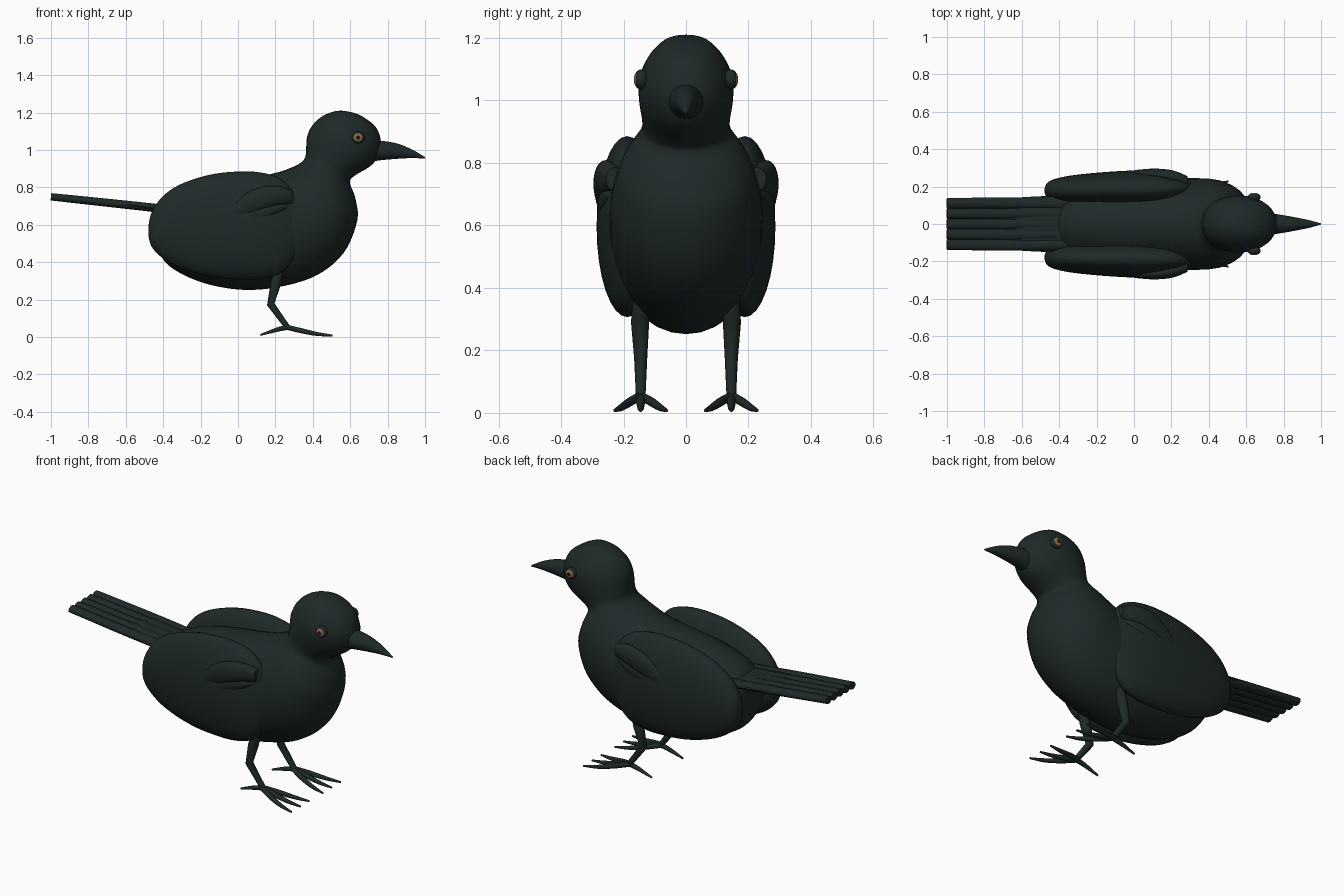
import bpy, bmesh, math
from mathutils import Vector

cube = bpy.data.objects.get("Cube")
if cube:
    bpy.data.objects.remove(cube)


def material(name, rgb):
    mat = bpy.data.materials.new(name)
    mat.use_nodes = True
    mat.diffuse_color = (*rgb, 1)
    bsdf = mat.node_tree.nodes["Principled BSDF"]
    bsdf.inputs["Base Color"].default_value = (*rgb, 1)
    bsdf.inputs["Roughness"].default_value = 0.7
    return mat


plumage = material("dark slate plumage", (0.0135, 0.0225, 0.022))
amber = material("amber iris", (0.28, 0.14, 0.055))
black = material("black pupil", (0.008, 0.008, 0.008))


def finish(name, bm, mats=(plumage,), mirror=False):
    bmesh.ops.recalc_face_normals(bm, faces=bm.faces)
    mesh = bpy.data.meshes.new(name)
    bm.to_mesh(mesh)
    bm.free()
    obj = bpy.data.objects.new(name, mesh)
    bpy.context.collection.objects.link(obj)
    for mat in mats:
        mesh.materials.append(mat)
    bpy.ops.object.select_all(action='DESELECT')
    obj.select_set(True)
    bpy.context.view_layer.objects.active = obj
    bpy.ops.object.shade_smooth_by_angle(angle=math.radians(50))
    if mirror:
        mod = obj.modifiers.new("Mirror", 'MIRROR')
        mod.use_axis = (False, True, False)
        mod.use_mirror_merge = False
    return obj


def spline(rows, steps):
    """Catmull-Rom through rows of numbers."""
    pts = [Vector(r) for r in rows]
    out = []
    for i in range(len(pts) - 1):
        a, b, c, d = pts[max(i - 1, 0)], pts[i], pts[i + 1], pts[min(i + 2, len(pts) - 1)]
        for s in range(steps):
            t = s / steps
            out.append(b + (c - a) * (t / 2) + (a * 2 - b * 5 + c * 4 - d) * (t * t / 2)
                       + (b * 3 - a - c * 3 + d) * (t ** 3 / 2))
    return out + [pts[-1]]


def skin(name, rings, segs=32, mirror=False):
    """Skin elliptical rings given as (centre, half axis, half axis)."""
    bm = bmesh.new()
    loops = []
    for c, u, v in rings:
        angles = [math.tau * k / segs for k in range(segs)]
        loops.append([bm.verts.new(c + u * math.cos(a) + v * math.sin(a)) for a in angles])
    for low, high in zip(loops, loops[1:]):
        for k in range(segs):
            n = (k + 1) % segs
            bm.faces.new((low[k], low[n], high[n], high[k]))
    bm.faces.new(loops[0])
    bm.faces.new(loops[-1])
    return finish(name, bm, mirror=mirror)


def profile(name, rows, y=0, mirror=False, steps=5):
    """Rows: top x, top z, bottom x, bottom z, half width, y offset."""
    rings = []
    for tx, tz, bx, bz, w, dy in spline(rows, steps):
        top, bottom = Vector((tx, y + dy, tz)), Vector((bx, y + dy, bz))
        rings.append(((top + bottom) / 2, (top - bottom) / 2, Vector((0, max(w, 0.001), 0))))
    return skin(name, rings, mirror=mirror)


def upright(rows):
    """Profile rows whose top and bottom share one x."""
    return [(x, top, x, bottom, w, dy) for x, top, bottom, w, dy in rows]


def limb(name, rows, mirror=True, steps=4, flat=1.0):
    """Rows: x, y, z, radius along a path."""
    path = spline(rows, steps)
    rings = []
    for i, p in enumerate(path):
        d = (path[min(i + 1, len(path) - 1)] - path[max(i - 1, 0)]).xyz.normalized()
        up = Vector((0, 1, 0)).cross(d).normalized()
        rings.append((p.xyz, d.cross(up) * p.w, up * p.w * flat))
    return skin(name, rings, 14, mirror)


# Body sweeping from rump through breast and neck up to the crown
profile("body_and_head", [
    (-.435, .60, -.435, .54, .02, 0), (-.415, .69, -.415, .44, .125, 0),
    (-.34, .76, -.34, .36, .18, 0), (-.18, .815, -.18, .288, .22, 0),
    (0, .845, .02, .253, .238, 0), (.13, .863, .22, .268, .243, 0),
    (.21, .88, .42, .33, .245, 0), (.27, .90, .565, .45, .24, 0),
    (.315, .92, .637, .62, .215, 0), (.345, .94, .628, .74, .18, 0),
    (.36, .965, .598, .825, .147, 0), (.364, 1.0, .62, .86, .14, 0),
    (.37, 1.075, .715, .92, .15, 0), (.40, 1.135, .76, .99, .15, 0),
    (.45, 1.18, .762, 1.06, .128, 0), (.51, 1.205, .735, 1.125, .093, 0),
    (.56, 1.21, .68, 1.17, .06, 0), (.615, 1.2, .64, 1.192, .012, 0)])
profile("beak", upright([
    (.70, 1.05, .935, .058, 0), (.76, 1.05, .945, .053, 0),
    (.85, 1.035, .953, .038, 0), (.93, 1.003, .957, .022, 0), (1, .962, .954, .003, 0)]))

# Eyes: dark rim, amber iris and pupil chosen by distance from the axis
bm = bmesh.new()
bmesh.ops.create_uvsphere(bm, u_segments=24, v_segments=28, radius=1)
for f in bm.faces:
    c = f.calc_center_median()
    r = math.hypot(c.x, c.y)
    if c.z > 0 and r < 0.68:
        f.material_index = 2 if r < 0.28 else 1
for v in bm.verts:
    x, y, z = v.co
    v.co = (.642 + x * .034, .143 + z * .024, 1.067 - y * .032)
finish("eyes", bm, (plumage, amber, black), mirror=True)

# Folded wings with two layers of shoulder feathers
profile("wings", upright([
    (-.478, .60, .535, .012, -.005), (-.46, .67, .48, .045, -.005),
    (-.40, .755, .42, .066, -.003), (-.30, .82, .365, .08, 0),
    (-.15, .868, .322, .092, .002), (0, .885, .308, .098, .004),
    (.12, .88, .31, .094, .004), (.22, .85, .338, .075, .006),
    (.29, .785, .41, .05, .01), (.325, .70, .50, .028, .015),
    (.34, .63, .57, .006, .018)]), y=.184, mirror=True)
profile("upper_coverts", upright([
    (-.07, .65, .63, .006, 0), (-.03, .705, .635, .018, 0),
    (.04, .765, .65, .026, .002), (.12, .80, .675, .03, .002),
    (.21, .808, .70, .034, -.012), (.285, .785, .712, .028, -.036)]),
    y=.264, mirror=True)
profile("lower_coverts", upright([
    (-.04, .63, .615, .005, 0), (.04, .675, .615, .016, 0),
    (.13, .705, .63, .02, -.002), (.22, .715, .665, .02, -.016),
    (.27, .71, .69, .008, -.03)]), y=.266, mirror=True)

# Tail feathers fanned side by side over a flat root
for i in range(5):
    s = i - 2
    limb(f"tail_feather_{i + 1}", [
        (-.30, s * .054, .675, .032), (-.65, s * .056, .713, .031),
        (-1, s * .055, .75, .028)], mirror=False, flat=.72)
profile("tail_root", upright([
    (-.28, .70, .65, .13, 0), (-.45, .712, .668, .148, 0),
    (-.58, .724, .687, .144, 0), (-.70, .727, .71, .135, 0)]))

# Legs and toes
limb("legs", [(.222, .147, .36, .024), (.203, .147, .29, .029),
              (.175, .145, .175, .021), (.27, .145, .045, .015)], steps=1)
for name, y in (("inner", .062), ("middle", .145), ("outer", .228)):
    limb(name + "_toes", [
        (.25, .145, .055, .013), (.33, .145 + (y - .145) * .4, .036, .014),
        (.42, .145 + (y - .145) * .75, .017, .011), (.505, y, .008, .005)])
limb("hind_toes", [(.27, .145, .053, .014), (.21, .145, .04, .012), (.12, .145, .011, .005)])
